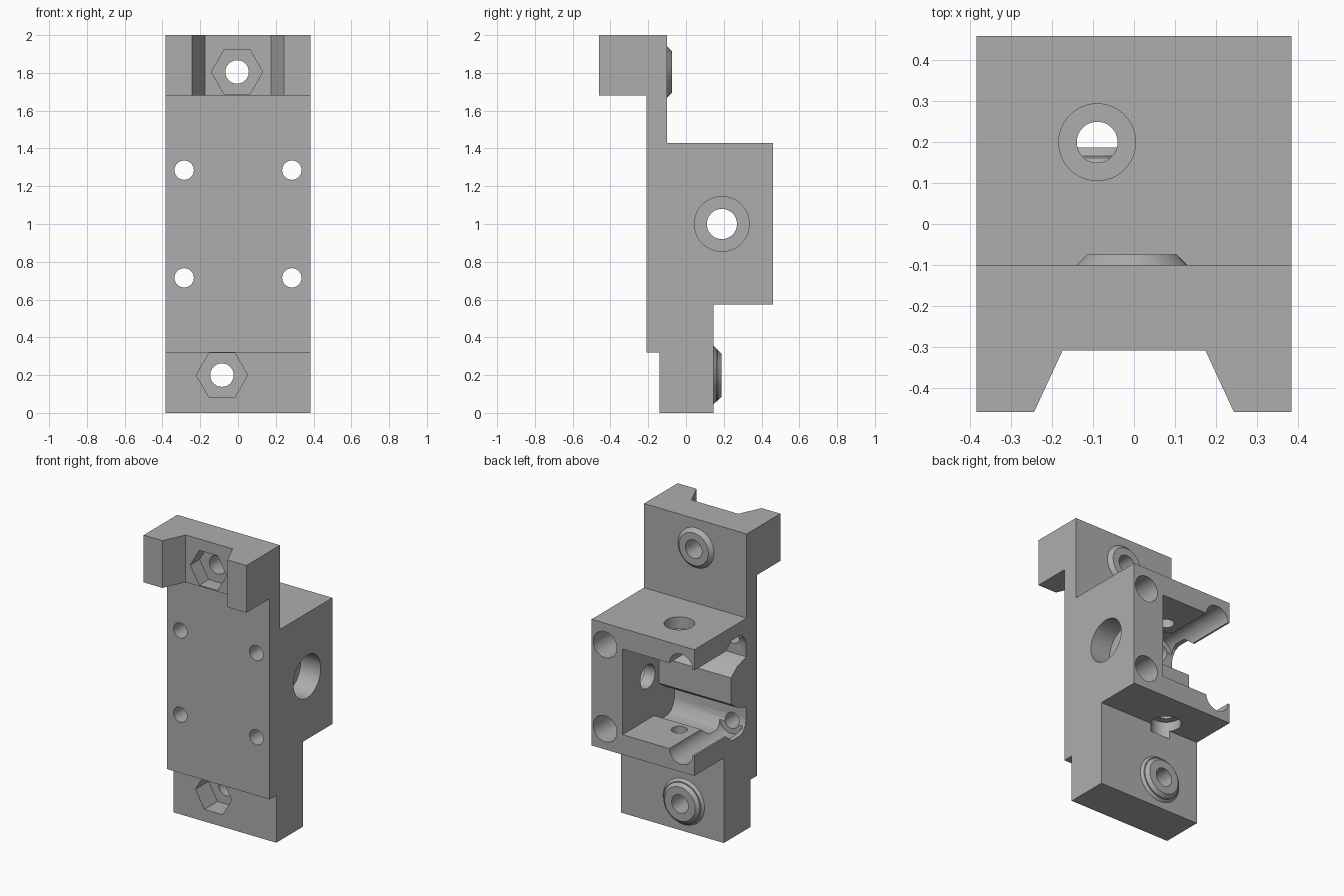
import bpy, bmesh, math
from mathutils import Vector

if "Cube" in bpy.data.objects:
    bpy.data.objects.remove(bpy.data.objects["Cube"], do_unlink=True)

grey = bpy.data.materials.new("plain grey")
grey.use_nodes = True
colour = (0.42, 0.42, 0.42, 1)
grey.diffuse_color = colour
grey.node_tree.nodes["Principled BSDF"].inputs["Base Color"].default_value = colour

PLACE = {"x": lambda u, v, a: (a, u, v),
         "y": lambda u, v, a: (u, a, v),
         "z": lambda u, v, a: (u, v, a)}


def loft(name, axis, ring_a, a, ring_b, b):
    """Solid between two matching outlines at a and b along an axis."""
    bm = bmesh.new()
    va = [bm.verts.new(PLACE[axis](u, v, a)) for u, v in ring_a]
    vb = [bm.verts.new(PLACE[axis](u, v, b)) for u, v in ring_b]
    n = len(va)
    bm.faces.new(va)
    bm.faces.new(vb[::-1])
    for i in range(n):
        j = (i + 1) % n
        bm.faces.new((va[i], vb[i], vb[j], va[j]))
    bmesh.ops.recalc_face_normals(bm, faces=bm.faces)
    mesh = bpy.data.meshes.new(name)
    bm.to_mesh(mesh)
    bm.free()
    mesh.materials.append(grey)
    obj = bpy.data.objects.new(name, mesh)
    bpy.context.collection.objects.link(obj)
    return obj


def prism(name, axis, ring, a, b):
    return loft(name, axis, ring, a, ring, b)


def circle(u, v, r, n=48):
    return [(u + r * math.cos(math.tau * i / n), v + r * math.sin(math.tau * i / n))
            for i in range(n)]


def combine(target, tool, operation):
    mod = target.modifiers.new(tool.name, "BOOLEAN")
    mod.operation = operation
    mod.solver = "EXACT"
    mod.object = tool
    bpy.ops.object.select_all(action="DESELECT")
    bpy.context.view_layer.objects.active = target
    target.select_set(True)
    bpy.ops.object.modifier_apply(modifier=mod.name)
    bpy.data.objects.remove(tool, do_unlink=True)


# Stepped side outline of the whole bracket
W = 0.385
outline = [(-0.14, 0), (0.145, 0), (0.145, 0.575), (0.46, 0.575), (0.46, 1.43),
           (-0.10, 1.43), (-0.10, 2), (-0.46, 2), (-0.46, 1.68), (-0.21, 1.68),
           (-0.21, 0.32), (-0.14, 0.32)]
body = prism("bracket_body", "x", outline, -W, W)

# Chamfered bosses on the back
for x, z, y, h, r, r_top in ((-0.005, 1.805, -0.10, 0.025, 0.135, 0.11),
                             (-0.085, 0.20, 0.145, 0.042, 0.155, 0.115)):
    root = prism("boss_root", "y", circle(x, z, r * 0.9), y - 0.05, y + h / 2)
    boss = loft("boss", "y", circle(x, z, r), y, circle(x, z, r_top), y + h)
    combine(boss, root, "UNION")
    combine(body, boss, "UNION")

# Tapered notch across the top arms
notch = [(-0.25, -0.472), (0.25, -0.472), (0.175, -0.31), (-0.175, -0.31)]
combine(body, prism("notch", "z", notch, 1.6, 2.1), "DIFFERENCE")

# Open cavity with rounded channels either side of a middle rib
half = [(0.5, 0.71), (0.12, 0.71), (0.06, 0.66), (-0.02, 0.66), (-0.06, 0.675),
        (-0.085, 0.71), (-0.095, 0.75), (-0.095, 0.83), (0.0, 0.86), (0.07, 0.91)]
cavity = half + [(y, 2 - z) for y, z in reversed(half)]
combine(body, prism("cavity", "x", cavity, -0.5, 0.154), "DIFFERENCE")

# Four stepped screw holes from front to back
for x in (-0.285, 0.285):
    for z in (0.715, 1.285):
        combine(body, prism("screw_hole", "y", circle(x, z, 0.051), -0.3, 0.6), "DIFFERENCE")
        combine(body, prism("head_bore", "y", circle(x, z, 0.088), -0.08, 0.6), "DIFFERENCE")

# Bolt holes with hexagonal nut pockets at top and bottom
for x, z, front, floor, back in ((-0.005, 1.805, -0.4, -0.21, 0.0),
                                 (-0.085, 0.20, -0.2, 0.0, 0.3)):
    combine(body, prism("nut_pocket", "y", circle(x, z, 0.136, 6), front, floor), "DIFFERENCE")
    combine(body, prism("bolt_hole", "y", circle(x, z, 0.062), front, back), "DIFFERENCE")

# Counterbored hole in the closed side wall
combine(body, prism("side_hole", "x", circle(0.19, 1.0, 0.08), 0.1, 0.5), "DIFFERENCE")
combine(body, prism("side_bore", "x", circle(0.19, 1.0, 0.145), 0.235, 0.5), "DIFFERENCE")

# Vertical hole through both plates, counterbored outside
hole = circle(-0.09, 0.20, 0.05)
bore = circle(-0.09, 0.20, 0.094)
combine(body, prism("vertical_hole", "z", hole, 0.53, 1.5), "DIFFERENCE")
combine(body, prism("upper_bore", "z", bore, 1.35, 1.5), "DIFFERENCE")
combine(body, prism("lower_bore", "z", bore, 0.52, 0.64), "DIFFERENCE")

bpy.ops.object.select_all(action="DESELECT")
body.select_set(True)
bpy.context.view_layer.objects.active = body
bpy.ops.object.shade_smooth_by_angle(angle=math.radians(25))
